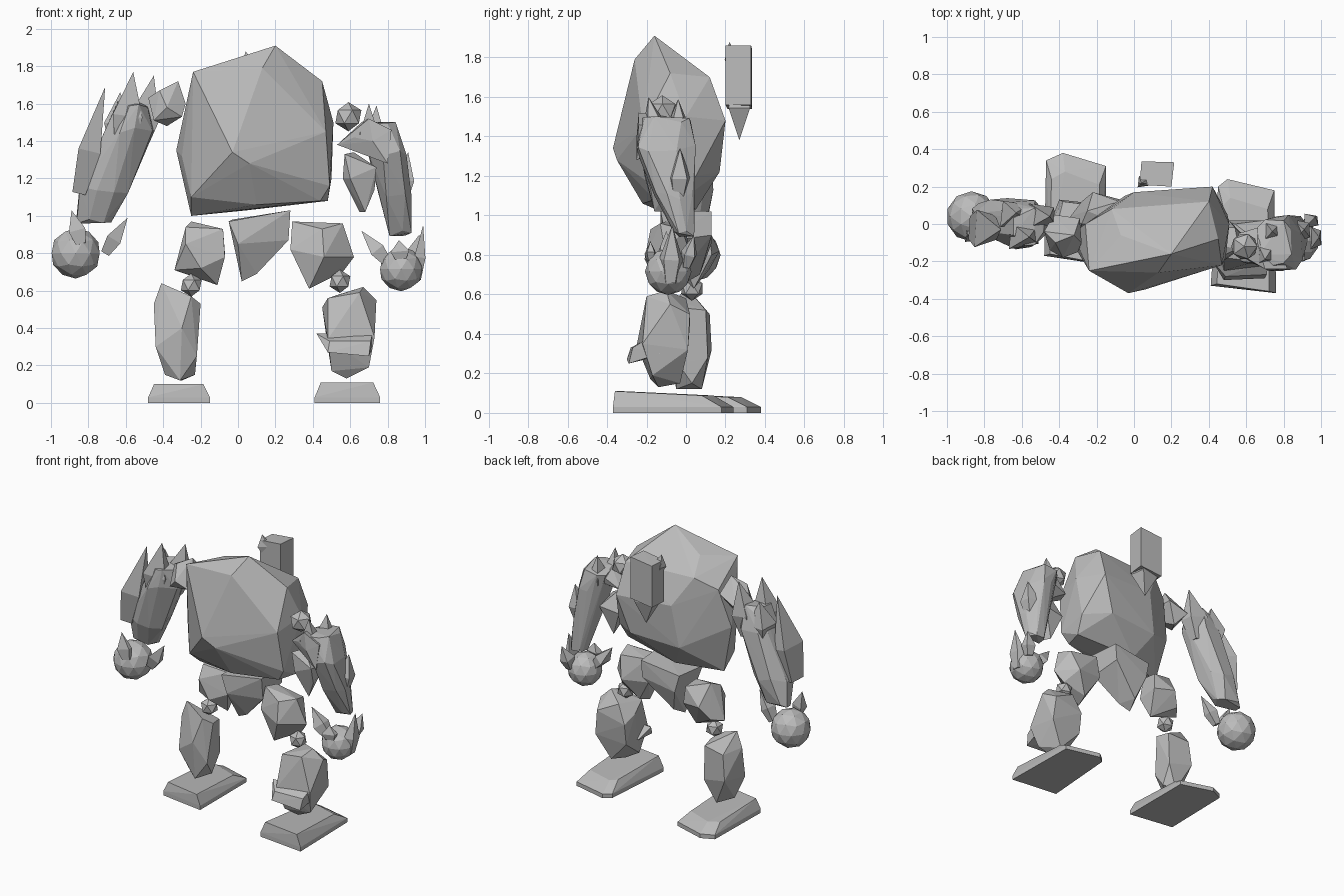
import bpy, bmesh, math, random
from mathutils import Vector

random.seed(4)
stone = bpy.data.materials.new("grey stone")
stone.diffuse_color = (0.5, 0.5, 0.5, 1)


def finish(name, bm):
    bmesh.ops.recalc_face_normals(bm, faces=bm.faces)
    mesh = bpy.data.meshes.new(name)
    bm.to_mesh(mesh)
    bm.free()
    mesh.materials.append(stone)
    ob = bpy.data.objects.new(name, mesh)
    bpy.context.collection.objects.link(ob)
    return ob


def hull(name, points):
    """Faceted boulder wrapped around a few corner points."""
    bm = bmesh.new()
    for p in points:
        bm.verts.new(p)
    res = bmesh.ops.convex_hull(bm, input=bm.verts)
    junk = {g for g in res["geom_interior"] + res["geom_unused"]
            if isinstance(g, bmesh.types.BMVert)}
    bmesh.ops.delete(bm, geom=list(junk), context='VERTS')
    return finish(name, bm)


def rock(name, stations, sides=8, rough=0.08):
    """Chipped blocky limb: rough rings given as (x, y, z, half width, half depth)."""
    pts = []
    for x, y, z, rx, ry in stations:
        for i in range(sides):
            a = math.tau * (i + 0.5 + random.uniform(-0.25, 0.25)) / sides
            c, s = math.cos(a), math.sin(a)
            k = (1 + random.uniform(-rough, rough)) / max(abs(c), abs(s)) ** 0.7
            pts.append((x + rx * k * c, y + ry * k * s, z + random.uniform(-0.02, 0.02)))
    return hull(name, pts)


def shard(name, base, tip, wide, deep):
    """Splinter that swells near its base and ends in a point."""
    base, tip = Vector(base), Vector(tip)
    d = (tip - base).normalized()
    side = d.cross(Vector((0, 1, 0))).normalized()
    out = side.cross(d)
    pts = [tip]
    for t, k in ((0, 0.6), (0.4, 1)):
        c = base.lerp(tip, t)
        pts += [c + side * wide * k * sx + out * deep * k * sy
                for sx, sy in ((-1, -0.6), (1, -1), (0.8, 1), (-0.9, 0.7))]
    return hull(name, pts)


def ball(name, centre, radius, detail=2):
    bm = bmesh.new()
    bmesh.ops.create_icosphere(bm, subdivisions=detail, radius=radius)
    bmesh.ops.translate(bm, verts=bm.verts, vec=centre)
    return finish(name, bm)


def foot(name, bottom, height):
    """Wedge slab: steep front, sloping sides and heel."""
    cx = sum(p[0] for p in bottom) / len(bottom)
    pts = []
    for i, (x, y) in enumerate(bottom):
        back = i >= 2
        pts += [(x, y, 0), (x, y, 0.03),
                (cx + (x - cx) * 0.8, y + (-0.1 if back else 0.01),
                 height * (0.8 if back else 1))]
    return hull(name, pts)


# Torso boulder: belly point in front, peak on top, flat back
hull("torso", [
    (-0.03, -0.37, 1.34), (0.06, -0.35, 1.28), (-0.24, -0.25, 1.77), (0.13, -0.26, 1.79),
    (0.20, -0.16, 1.91), (-0.07, -0.06, 1.80), (0.45, -0.08, 1.72), (0.40, 0.12, 1.70),
    (0.51, 0.0, 1.50), (0.47, -0.22, 1.45), (0.49, -0.18, 1.16), (0.50, 0.05, 1.20),
    (0.48, -0.02, 1.08), (0.42, 0.20, 1.48), (0.33, 0.17, 1.22), (0.0, 0.17, 1.50),
    (-0.05, 0.15, 1.20), (-0.12, 0.08, 1.70), (-0.33, -0.05, 1.35), (-0.30, -0.15, 1.32),
    (-0.25, -0.08, 1.00), (-0.25, -0.20, 1.10), (0.10, -0.22, 1.06), (0.05, 0.05, 1.03),
    (0.44, -0.16, 1.08), (-0.26, 0.0, 1.62)])

# Stone block floating behind the shoulders
hull("back_block", [(x, y, z + (0.02 if x > 0.1 else 0)) for z in (1.54, 1.84)
                    for x, y in ((0.03, 0.21), (0.20, 0.20), (0.215, 0.33), (0.04, 0.335))])
shard("back_block_spike", (0.12, 0.27, 1.65), (0.13, 0.27, 1.38), 0.08, 0.055)
shard("back_block_tip", (0.07, 0.23, 1.75), (0.04, 0.22, 1.88), 0.04, 0.03)

# Pelvis wedge tapering to a low point
hull("pelvis", [
    (-0.05, -0.12, 0.97), (0.28, -0.13, 1.03), (0.27, 0.13, 1.02), (-0.03, 0.12, 0.98),
    (0.27, -0.10, 0.87), (0.26, 0.13, 0.90), (0.0, -0.13, 0.85), (0.0, 0.13, 0.86),
    (0.10, -0.04, 0.69), (0.02, -0.02, 0.65), (0.05, 0.07, 0.70)])

# Thighs
hull("left_thigh", [
    (-0.28, 0.0, 0.94), (-0.25, 0.07, 0.97), (-0.08, 0.0, 0.93), (-0.08, 0.12, 0.92),
    (-0.07, -0.02, 0.78), (-0.07, 0.13, 0.80), (-0.22, 0.17, 0.82), (-0.28, -0.05, 0.85),
    (-0.34, 0.04, 0.71), (-0.28, 0.12, 0.73), (-0.20, -0.05, 0.72), (-0.11, 0.04, 0.63)])
hull("right_thigh", [
    (0.29, -0.10, 0.97), (0.32, -0.01, 0.96), (0.56, -0.13, 0.96), (0.54, -0.02, 0.93),
    (0.45, -0.18, 0.93), (0.28, -0.14, 0.82), (0.30, 0.0, 0.80), (0.62, -0.10, 0.78),
    (0.46, -0.21, 0.78), (0.50, 0.03, 0.78), (0.38, -0.13, 0.61), (0.40, -0.04, 0.64),
    (0.56, -0.07, 0.70)])

# Knees
ball("left_knee", (-0.25, 0.03, 0.63), 0.062, 1)
ball("right_knee", (0.545, -0.09, 0.65), 0.062, 1)

# Shins
hull("left_shin", [
    (-0.41, 0.0, 0.64), (-0.25, -0.05, 0.57), (-0.20, 0.0, 0.53), (-0.22, 0.10, 0.52),
    (-0.45, 0.0, 0.53), (-0.38, 0.12, 0.50), (-0.30, -0.09, 0.40), (-0.44, -0.05, 0.30),
    (-0.22, -0.04, 0.25), (-0.22, 0.11, 0.28), (-0.40, 0.13, 0.32), (-0.39, 0.0, 0.15),
    (-0.31, -0.05, 0.12), (-0.23, 0.03, 0.15), (-0.30, 0.08, 0.12)])
hull("right_shin", [
    (0.67, -0.10, 0.62), (0.48, -0.18, 0.56), (0.65, -0.20, 0.59), (0.74, -0.08, 0.55),
    (0.54, 0.0, 0.58), (0.70, 0.02, 0.50), (0.45, -0.06, 0.51), (0.48, 0.02, 0.45),
    (0.48, -0.25, 0.34), (0.73, -0.22, 0.35), (0.72, 0.01, 0.32), (0.48, 0.0, 0.30),
    (0.50, -0.18, 0.17), (0.58, -0.14, 0.13), (0.70, -0.17, 0.19), (0.62, -0.03, 0.15)])
hull("right_shin_plate", [
    (0.42, -0.20, 0.37), (0.49, -0.28, 0.33), (0.71, -0.27, 0.33), (0.72, -0.19, 0.38),
    (0.48, -0.30, 0.27), (0.70, -0.29, 0.25), (0.47, -0.13, 0.29), (0.72, -0.13, 0.30)])

# Feet, one stepping ahead of the other
foot("left_foot", [(-0.48, -0.17), (-0.15, -0.22), (-0.15, 0.31), (-0.38, 0.38), (-0.47, 0.34)], 0.10)
foot("right_foot", [(0.41, -0.33), (0.76, -0.37), (0.75, 0.18), (0.50, 0.24), (0.45, 0.20)], 0.11)

# Left arm: shoulder stone, limb, outer plate and splinters
hull("left_shoulder", [
    (-0.32, -0.06, 1.72), (-0.42, -0.10, 1.67), (-0.48, -0.04, 1.63), (-0.28, -0.10, 1.60),
    (-0.29, 0.03, 1.61), (-0.45, -0.14, 1.51), (-0.38, -0.18, 1.58), (-0.38, -0.03, 1.48),
    (-0.43, 0.05, 1.55), (-0.30, -0.15, 1.53)])
rock("left_arm", [(-0.77, 0.05, 0.97, 0.10, 0.06), (-0.72, 0.03, 1.14, 0.13, 0.11),
                  (-0.58, 0.0, 1.46, 0.13, 0.13), (-0.56, -0.02, 1.60, 0.08, 0.10)])
shard("left_arm_plate", (-0.85, -0.02, 1.12), (-0.71, -0.03, 1.69), 0.06, 0.10)
for i, (bx, by, tx, ty, tz) in enumerate([(-0.61, -0.06, -0.56, -0.07, 1.77),
                                          (-0.53, 0.04, -0.45, 0.04, 1.75),
                                          (-0.64, 0.05, -0.63, 0.06, 1.66)]):
    shard(f"left_arm_splinter_{i + 1}", (bx, by, 1.38), (tx, ty, tz), 0.08, 0.07)

# Right arm
ball("right_shoulder", (0.59, -0.12, 1.53), 0.078, 1)
rock("right_arm", [(0.865, -0.01, 0.91, 0.06, 0.055), (0.845, -0.06, 1.10, 0.08, 0.10),
                   (0.80, -0.10, 1.34, 0.10, 0.14), (0.75, -0.10, 1.49, 0.09, 0.12)])
hull("right_arm_plate", [
    (0.57, -0.20, 1.33), (0.62, -0.12, 1.34), (0.74, -0.22, 1.26), (0.56, -0.16, 1.20),
    (0.58, -0.06, 1.20), (0.73, -0.18, 1.14), (0.73, -0.05, 1.22), (0.68, -0.16, 1.02),
    (0.65, -0.10, 1.02), (0.60, -0.21, 1.20)])
hull("right_arm_ledge", [
    (0.53, -0.14, 1.38), (0.56, -0.05, 1.38), (0.62, -0.20, 1.42), (0.70, -0.24, 1.52),
    (0.66, -0.10, 1.50), (0.82, -0.24, 1.46), (0.72, -0.25, 1.40), (0.80, -0.25, 1.28),
    (0.74, -0.02, 1.42), (0.66, -0.02, 1.45)])
for i, (bx, by, tx, ty, tz) in enumerate([(0.70, -0.14, 0.70, -0.19, 1.60),
                                          (0.73, -0.04, 0.74, -0.04, 1.59),
                                          (0.84, -0.08, 0.84, -0.10, 1.49),
                                          (0.88, -0.04, 0.91, -0.03, 1.34)]):
    shard(f"right_arm_splinter_{i + 1}", (bx, by, tz - 0.25), (tx, ty, tz), 0.05, 0.06)

# Hands with pointed fingers
ball("left_hand", (-0.868, 0.04, 0.80), 0.135)
shard("left_thumb", (-0.71, 0.02, 0.80), (-0.59, 0.0, 0.99), 0.04, 0.04)
shard("left_finger_front", (-0.84, -0.07, 0.85), (-0.89, -0.06, 1.03), 0.045, 0.03)
ball("right_hand", (0.872, -0.09, 0.715), 0.118)
shard("right_thumb", (0.80, -0.10, 0.75), (0.66, -0.10, 0.92), 0.04, 0.05)
shard("right_finger_outer", (0.96, -0.08, 0.66), (0.99, -0.07, 0.95), 0.03, 0.06)
shard("right_finger_back", (0.93, 0.0, 0.74), (0.97, 0.04, 0.90), 0.04, 0.04)
shard("right_finger_front", (0.87, -0.18, 0.77), (0.86, -0.18, 0.87), 0.05, 0.03)
